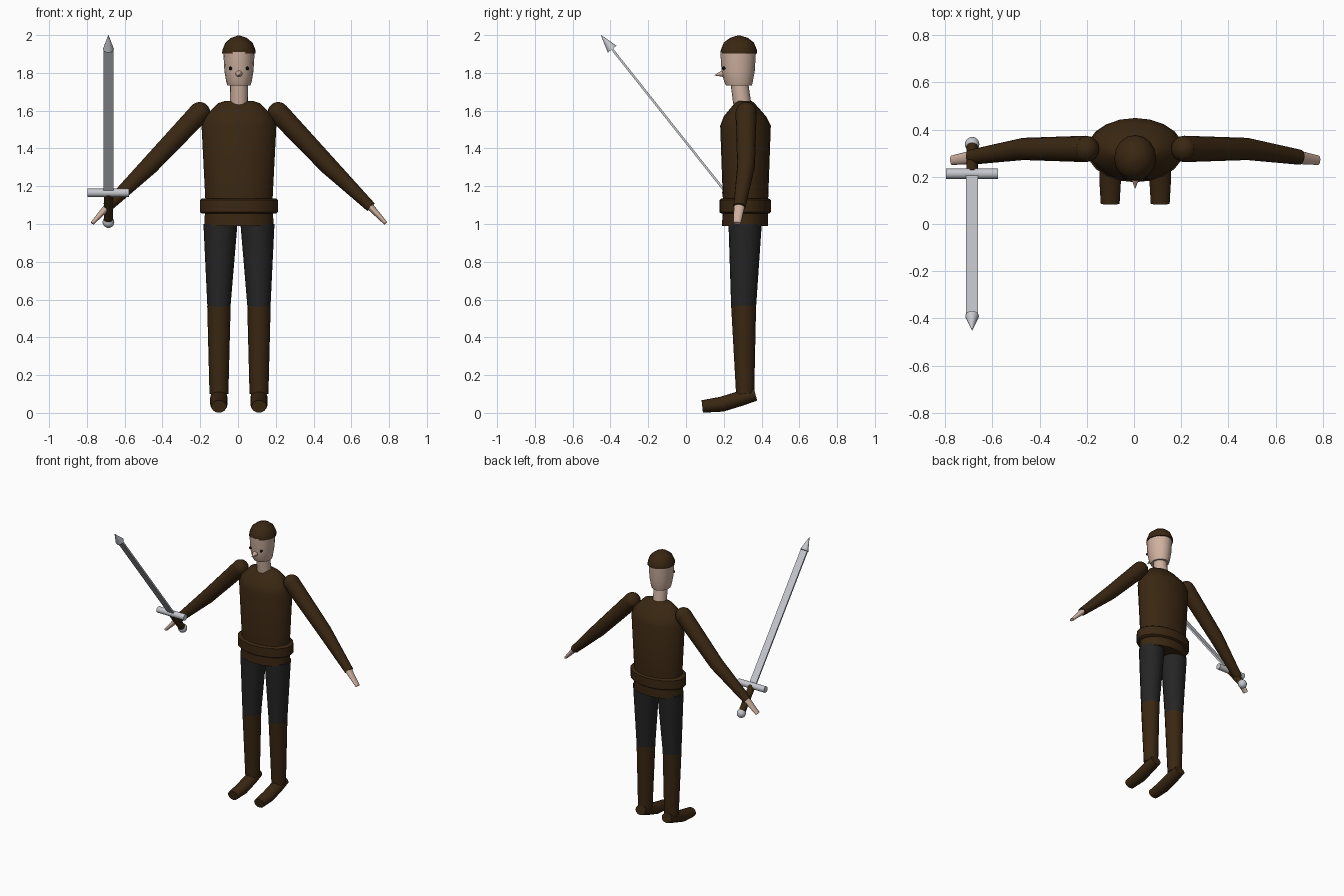
import bpy, bmesh, math
from mathutils import Vector, Matrix

if "Cube" in bpy.data.objects:
    bpy.data.objects.remove(bpy.data.objects["Cube"])

MID = 0.005   # body centre line
TAU = 2 * math.pi


def material(name, rgb, metallic=0.0):
    m = bpy.data.materials.new(name)
    m.use_nodes = True
    m.diffuse_color = (*rgb, 1)
    bsdf = m.node_tree.nodes["Principled BSDF"]
    bsdf.inputs["Base Color"].default_value = (*rgb, 1)
    bsdf.inputs["Roughness"].default_value = 0.7
    return m


BROWN = material("dark brown cloth", (0.042, 0.020, 0.006))
CHARCOAL = material("charcoal trousers", (0.018, 0.018, 0.019))
SKIN = material("pale skin", (0.62, 0.44, 0.35))
STEEL = material("steel", (0.56, 0.57, 0.61))
BLACK = material("eye black", (0.003, 0.003, 0.003))


def finish(name, bm, mat, angle=40):
    bmesh.ops.recalc_face_normals(bm, faces=bm.faces)
    mesh = bpy.data.meshes.new(name)
    bm.to_mesh(mesh)
    bm.free()
    mesh.materials.append(mat)
    ob = bpy.data.objects.new(name, mesh)
    bpy.context.collection.objects.link(ob)
    bpy.ops.object.select_all(action='DESELECT')
    ob.select_set(True)
    bpy.context.view_layer.objects.active = ob
    bpy.ops.object.shade_smooth_by_angle(angle=math.radians(angle))
    return ob


def tube(name, rings, mat, level=False, sides=16, side=1):
    """Skin elliptical rings (x, y, z, radius across, radius deep) along a path.
    level keeps rings horizontal; otherwise they follow the path. side mirrors x."""
    centres = [Vector((MID + side * r[0], r[1], r[2])) for r in rings]
    bm = bmesh.new()
    loops = []
    for i, r in enumerate(rings):
        u, v = Vector((1, 0, 0)), Vector((0, 1, 0))
        if not level:
            ahead = centres[min(i + 1, len(rings) - 1)] - centres[max(i - 1, 0)]
            if abs(ahead.normalized().x) > 0.2:      # limbs reaching sideways
                u = ahead.cross(v).normalized()
            v = ahead.cross(u).normalized()
        loops.append([bm.verts.new(centres[i] + u * r[3] * math.cos(TAU * k / sides)
                                   + v * r[4] * math.sin(TAU * k / sides))
                      for k in range(sides)])
    for a, b in zip(loops, loops[1:]):
        for k in range(sides):
            n = (k + 1) % sides
            bm.faces.new((a[k], a[n], b[n], b[k]))
    bm.faces.new(loops[0])
    bm.faces.new(loops[-1])
    return finish(name, bm, mat)


def ball(name, centre, radius, mat, squash=(1, 1, 1)):
    bm = bmesh.new()
    bmesh.ops.create_uvsphere(bm, u_segments=16, v_segments=10, radius=radius,
                              matrix=Matrix.Translation(centre) @ Matrix.Diagonal((*squash, 1)))
    return finish(name, bm, mat, 60)


def cone(name, start, end, r1, r2, mat, sides=16):
    start, end = Vector(start), Vector(end)
    axis = end - start
    turn = axis.to_track_quat('Z', 'Y').to_matrix().to_4x4()
    bm = bmesh.new()
    bmesh.ops.create_cone(bm, cap_ends=True, segments=sides, radius1=r1, radius2=r2,
                          depth=axis.length, matrix=Matrix.Translation((start + end) / 2) @ turn)
    return finish(name, bm, mat)


# Tunic and belt
tube("tunic", [(0, 0.313, 0.99, 0.183, 0.122), (0, 0.315, 1.13, 0.178, 0.120),
               (0, 0.315, 1.52, 0.198, 0.134), (0, 0.312, 1.57, 0.180, 0.112),
               (0, 0.310, 1.64, 0.110, 0.052), (0, 0.310, 1.65, 0.080, 0.040)],
     BROWN, level=True, sides=20)
tube("belt", [(0, 0.313, 1.055, 0.196, 0.126), (0, 0.313, 1.063, 0.206, 0.136),
              (0, 0.313, 1.127, 0.206, 0.136), (0, 0.313, 1.135, 0.196, 0.126)],
     BROWN, level=True, sides=20)

# Neck, head and cap
tube("neck", [(0, 0.300, 1.62, 0.048, 0.048), (0, 0.282, 1.75, 0.047, 0.047)], SKIN, level=True)
tube("head", [(0, 0.280, 1.732, 0.060, 0.068), (0, 0.278, 1.750, 0.067, 0.075),
              (0, 0.276, 1.810, 0.077, 0.088), (0, 0.276, 1.910, 0.083, 0.094)], SKIN, level=True)
tube("cap", [(0, 0.280, 1.903, 0.089, 0.097), (0, 0.280, 1.920, 0.088, 0.096),
             (0, 0.280, 1.960, 0.072, 0.080), (0, 0.280, 1.985, 0.042, 0.048),
             (0, 0.280, 1.997, 0.008, 0.010)], BROWN, level=True)

# Face
cone("nose", (MID, 0.198, 1.797), (MID, 0.150, 1.787), 0.019, 0.001, SKIN, 12)

for side, tag in ((1, "left"), (-1, "right")):
    ball(tag + "_eye", (MID + side * 0.045, 0.200, 1.824), 0.009, BLACK)

    # Arm
    ball(tag + "_shoulder", (MID + side * 0.208, 0.318, 1.590), 0.056, BROWN)
    tube(tag + "_sleeve", [(0.208, 0.318, 1.590, 0.056, 0.056), (0.475, 0.318, 1.307, 0.048, 0.047),
                           (0.698, 0.283, 1.090, 0.028, 0.032)], BROWN, side=side)
    tube(tag + "_hand", [(0.690, 0.283, 1.097, 0.020, 0.029), (0.777, 0.270, 1.004, 0.010, 0.020)],
         SKIN, side=side)

    # Leg and boot
    tube(tag + "_trouser_leg", [(0.098, 0.313, 1.00, 0.090, 0.088), (0.106, 0.305, 0.56, 0.061, 0.066)],
         CHARCOAL, level=True, side=side)
    tube(tag + "_boot_shaft", [(0.106, 0.305, 0.565, 0.062, 0.066), (0.106, 0.313, 0.10, 0.050, 0.048)],
         BROWN, level=True, side=side)
    tube(tag + "_boot_foot", [(0.106, 0.368, 0.098, 0.040, 0.034), (0.106, 0.300, 0.080, 0.046, 0.040),
                              (0.106, 0.190, 0.046, 0.046, 0.040), (0.106, 0.086, 0.034, 0.040, 0.033)],
         BROWN, side=side)

# Sword, laid out along one slanted axis
SX = -0.686
guard = Vector((SX, 0.213, 1.165))
tip = Vector((SX, -0.450, 2.0))
aim = (tip - guard).normalized()
neck_of_tip = tip - aim * 0.095

bm = bmesh.new()
turn = aim.to_track_quat('Z', 'Y').to_matrix().to_4x4()
bmesh.ops.create_cube(bm, size=1, matrix=Matrix.Translation((guard + neck_of_tip) / 2) @ turn
                      @ Matrix.Diagonal((0.052, 0.012, (neck_of_tip - guard).length, 1)))
finish("sword_blade", bm, STEEL)
cone("sword_point", neck_of_tip, tip, 0.029, 0.001, STEEL)
cone("sword_guard", guard - Vector((0.11, 0, 0)), guard + Vector((0.11, 0, 0)), 0.022, 0.022, STEEL)
pommel = Vector((SX, 0.338, 1.010))
cone("sword_grip", guard, pommel, 0.024, 0.024, BROWN)
ball("sword_pommel", pommel, 0.031, STEEL)
